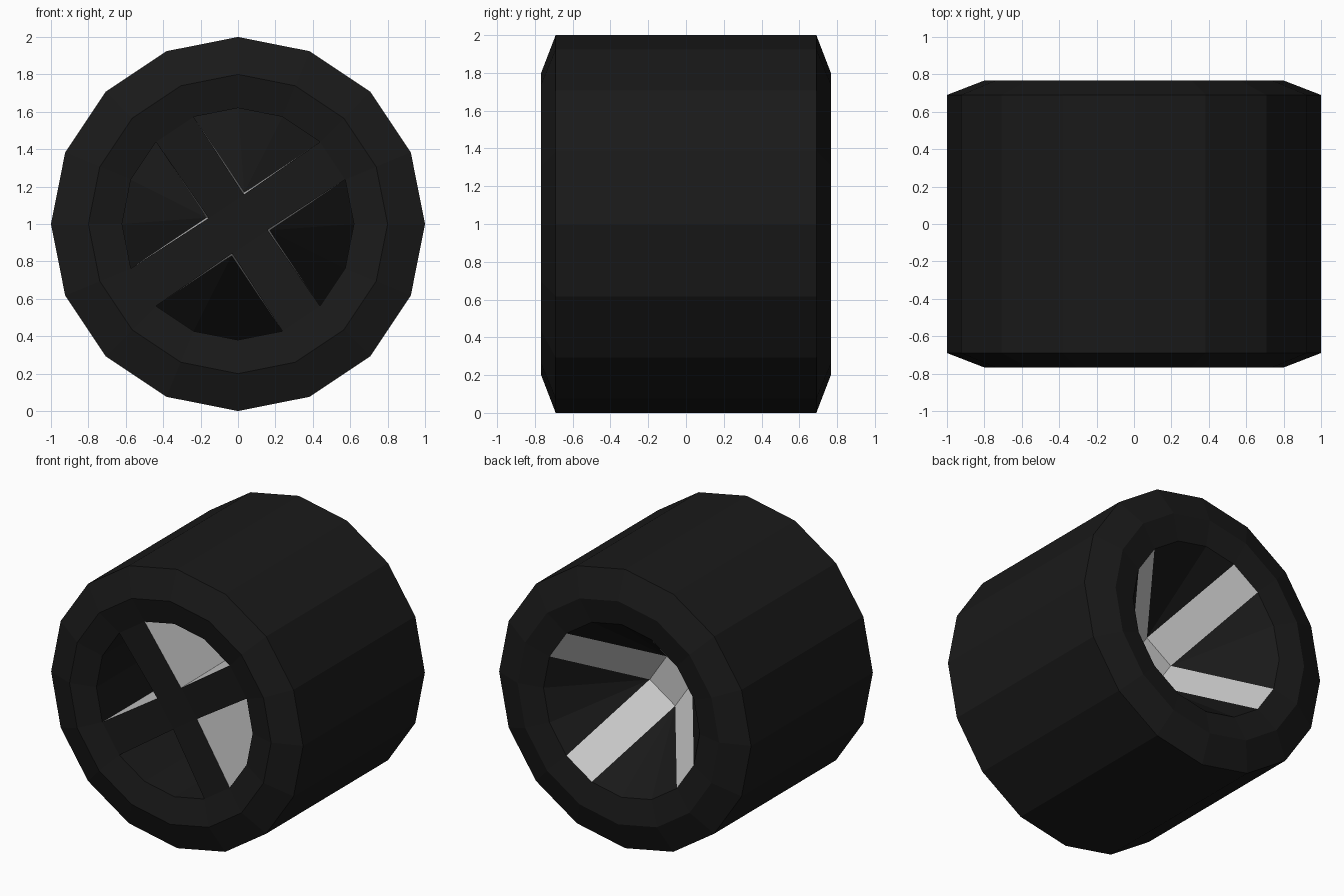
import bpy
import math

if "Cube" in bpy.data.objects:
    bpy.data.objects.remove(bpy.data.objects["Cube"])

SIDES = 16
STEP = 2 * math.pi / SIDES

black = bpy.data.materials.new("black_rubber")
black.diffuse_color = (0.01, 0.01, 0.01, 1)
black.use_nodes = True
black.node_tree.nodes["Principled BSDF"].inputs["Base Color"].default_value = black.diffuse_color


def polar(r, y, step):
    """Point on a ring around the axle; step counts sixteenths of a turn."""
    a = step * STEP
    return (r * math.cos(a), y, 1 + r * math.sin(a))


def make(name, polys, mat=None):
    """Mesh object from a list of polygons given as point tuples."""
    verts, index, faces = [], {}, []
    for poly in polys:
        face = []
        for p in poly:
            key = tuple(round(c, 5) for c in p)
            if key not in index:
                index[key] = len(verts)
                verts.append(p)
            face.append(index[key])
        faces.append(face)
    mesh = bpy.data.meshes.new(name)
    mesh.from_pydata(verts, [], faces)
    mesh.update()
    if mat:
        mesh.materials.append(mat)
    obj = bpy.data.objects.new(name, mesh)
    bpy.context.collection.objects.link(obj)
    return obj


# Key rings of the wheel centre: radius and depth
RIM_F, RIM_B = (0.62, -0.72), (0.62, 0.73)
HUB_F, HUB_B = (0.16, -0.69), (0.172, 0.17)

# Tyre: closed 16-sided ring with chamfered shoulders
profile = [RIM_F, (0.8, -0.767), (1, -0.69), (1, 0.69), (0.8, 0.767), RIM_B]
tyre = []
for k in range(SIDES):
    for i, a in enumerate(profile):
        b = profile[(i + 1) % len(profile)]
        tyre.append([polar(*a, k), polar(*a, k + 1), polar(*b, k + 1), polar(*b, k)])
make("tyre", tyre, black)

# Four spokes, each as wide as one rim edge, running to a square hub
front, sides, floors = [], [], []
for q in range(4):
    s = 1 + 4 * q              # first rim corner of the spoke
    c0, c1 = s - 1.5, s + 2.5  # hub corners either side of the spoke
    front.append([polar(*HUB_F, c0), polar(*RIM_F, s),
                  polar(*RIM_F, s + 1), polar(*HUB_F, c1)])
    sides.append([polar(*HUB_B, c1), polar(*RIM_B, s + 1),
                  polar(*RIM_B, s), polar(*HUB_B, c0)])
    sides.append([polar(*HUB_F, c0), polar(*HUB_B, c0),
                  polar(*RIM_B, s), polar(*RIM_F, s)])
    sides.append([polar(*RIM_F, s + 1), polar(*RIM_B, s + 1),
                  polar(*HUB_B, c1), polar(*HUB_F, c1)])
    # Sloping pocket floor between this spoke and the next
    for j in range(s + 1, s + 4):
        floors.append([polar(*HUB_B, c1), polar(*RIM_B, j), polar(*RIM_B, j + 1)])

# Hub caps front and back
corners = [-0.5 + 4 * q for q in range(4)]
front.append([polar(*HUB_F, c) for c in corners])
sides.append([polar(*HUB_B, c) for c in reversed(corners)])

make("spoke_fronts", front, black)
make("spoke_sides_and_backs", sides)
make("pocket_floors", floors, black)
